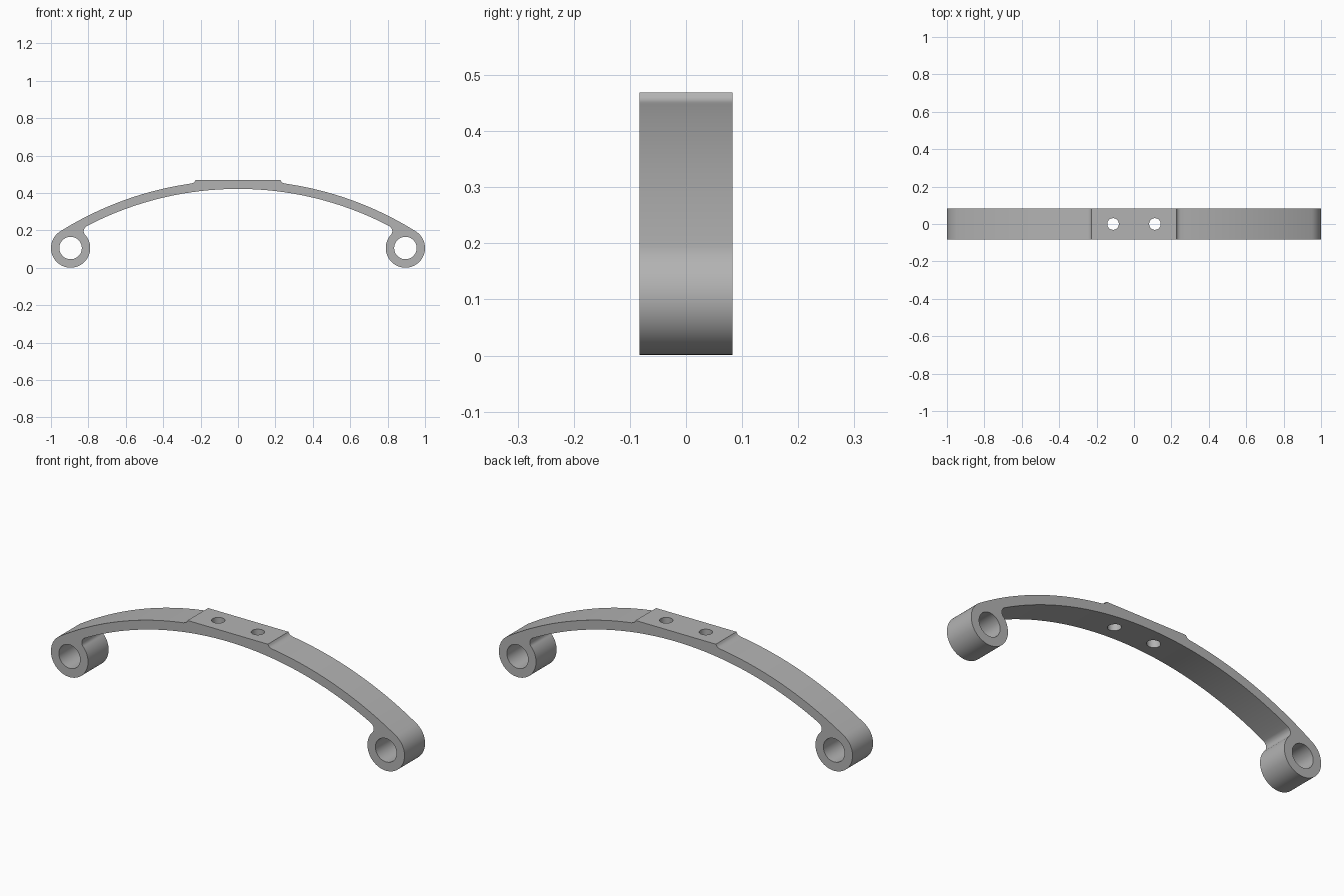
import bpy, bmesh, math
from mathutils import Vector

default = bpy.data.objects.get("Cube")
if default:
    bpy.data.objects.remove(default, do_unlink=True)

HALF_WIDTH = 0.083
EYE = Vector((0.895, 0.106))
EYE_R, BORE_R = 0.105, 0.06
ARC_CENTRE = Vector((0, -1.321))
INNER_R = 1.743
OUTER_R = (EYE - ARC_CENTRE).length + EYE_R
FILLET = Vector((0.795, 0.196))
FILLET_R = 0.03
PAD_Z = 0.469

steel = bpy.data.materials.new("grey steel")
steel.use_nodes = True
GREY = (0.45, 0.45, 0.45, 1)
steel.diffuse_color = GREY
steel.node_tree.nodes["Principled BSDF"].inputs["Base Color"].default_value = GREY


def arc(centre, radius, start, end, steps):
    """Points along an arc, both ends included."""
    angles = [start + (end - start) * i / steps for i in range(steps + 1)]
    return [centre + radius * Vector((math.cos(a), math.sin(a))) for a in angles]


def heading(a, b):
    return math.atan2(b.y - a.y, b.x - a.x)


def cutter(name, location, radius, rotation):
    bpy.ops.mesh.primitive_cylinder_add(vertices=48, radius=radius, depth=0.6,
                                        location=location, rotation=rotation)
    tool = bpy.context.object
    tool.name = name
    tool.hide_render = True
    tool.data.materials.append(steel)
    return tool


# Half outline: pad step, outer arc, eye, inner fillet, inner arc
up = math.pi / 2
eye_top = heading(ARC_CENTRE, EYE)
half = [Vector(p) for p in ((0.227, PAD_Z), (0.232, 0.460), (0.239, 0.4545))]
half += arc(ARC_CENTRE, OUTER_R, math.acos(0.25 / OUTER_R), eye_top, 32)
half += arc(EYE, EYE_R, eye_top, heading(EYE, FILLET) - 2 * math.pi, 56)[1:]
half += arc(FILLET, FILLET_R, heading(FILLET, EYE) , heading(ARC_CENTRE, FILLET), 12)[1:]
half += arc(ARC_CENTRE, INNER_R, heading(ARC_CENTRE, FILLET), up, 32)[1:]
outline = half + [Vector((-p.x, p.y)) for p in reversed(half[:-1])]

# Leaf spring body, extruded across its width
bm = bmesh.new()
face = bm.faces.new([bm.verts.new((p.x, -HALF_WIDTH, p.y)) for p in outline])
side = bmesh.ops.extrude_face_region(bm, geom=[face])
moved = [v for v in side["geom"] if isinstance(v, bmesh.types.BMVert)]
bmesh.ops.translate(bm, verts=moved, vec=(0, 2 * HALF_WIDTH, 0))
bmesh.ops.recalc_face_normals(bm, faces=bm.faces)
mesh = bpy.data.meshes.new("leaf_spring")
bm.to_mesh(mesh)
bm.free()
mesh.materials.append(steel)
spring = bpy.data.objects.new("leaf_spring", mesh)
bpy.context.collection.objects.link(spring)

# Eye bores and bolt holes on both sides
tools = []
for sign, word in ((-1, "right"), (1, "left")):
    tools.append(cutter(word + "_eye_bore", (sign * EYE.x, 0, EYE.y), BORE_R, (up, 0, 0)))
    tools.append(cutter(word + "_bolt_hole", (sign * 0.112, 0, PAD_Z), 0.031, (0, 0, 0)))

bpy.ops.object.select_all(action="DESELECT")
bpy.context.view_layer.objects.active = spring
spring.select_set(True)
for tool in tools:
    cut = spring.modifiers.new(tool.name, "BOOLEAN")
    cut.object = tool
    cut.operation = "DIFFERENCE"
    cut.solver = "EXACT"
    bpy.ops.object.modifier_apply(modifier=cut.name)
    bpy.data.objects.remove(tool, do_unlink=True)
bpy.ops.object.shade_smooth_by_angle(angle=math.radians(25))
